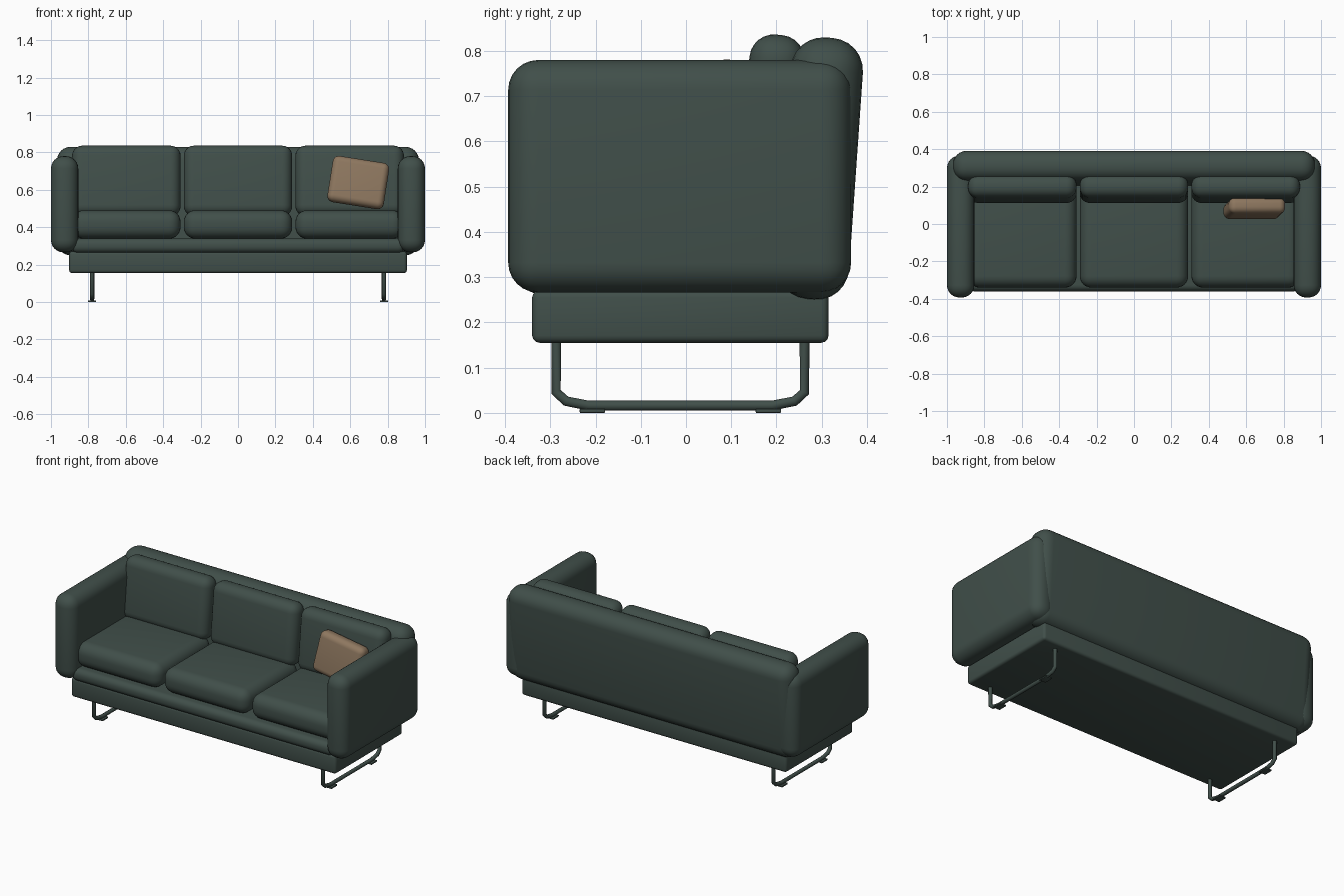
import bpy, bmesh, math
from mathutils import Matrix

if "Cube" in bpy.data.objects:
    bpy.data.objects.remove(bpy.data.objects["Cube"])


def material(name, rgb):
    m = bpy.data.materials.new(name)
    m.diffuse_color = (*rgb, 1)
    m.use_nodes = True
    m.node_tree.nodes["Principled BSDF"].inputs["Base Color"].default_value = m.diffuse_color
    return m


GREEN = material("dark green fabric", (0.052, 0.078, 0.068))
TAN = material("tan fabric", (0.27, 0.185, 0.115))


def rounded_box(name, center, size, radius, rot=(0, 0, 0), mat=GREEN, segments=6):
    """Box with rounded edges, smooth shaded."""
    bm = bmesh.new()
    bmesh.ops.create_cube(bm, size=1, matrix=Matrix.Diagonal((*size, 1)))
    bmesh.ops.bevel(bm, geom=bm.edges[:], offset=radius, segments=segments,
                    profile=0.5, affect='EDGES', clamp_overlap=True)
    for f in bm.faces:
        f.smooth = True
    me = bpy.data.meshes.new(name)
    bm.to_mesh(me)
    bm.free()
    me.materials.append(mat)
    ob = bpy.data.objects.new(name, me)
    ob.location = center
    ob.rotation_euler = [math.radians(a) for a in rot]
    bpy.context.collection.objects.link(ob)
    return ob


def sled_leg(name, x):
    """Bent tube running down, along the floor and up again."""
    pts = [(-0.287, 0.17), (-0.287, 0.046), (-0.265, 0.026), (-0.215, 0.016),
           (0.190, 0.016), (0.240, 0.026), (0.262, 0.046), (0.262, 0.17)]
    cu = bpy.data.curves.new(name, 'CURVE')
    cu.dimensions = '3D'
    cu.bevel_depth = 0.0115
    cu.bevel_resolution = 3
    cu.use_fill_caps = True
    sp = cu.splines.new('POLY')
    sp.points.add(len(pts) - 1)
    for p, (y, z) in zip(sp.points, pts):
        p.co = (x, y, z, 1)
    sp.use_smooth = True
    cu.materials.append(GREEN)
    ob = bpy.data.objects.new(name, cu)
    bpy.context.collection.objects.link(ob)


# base frame and the padded deck on it
rounded_box("base", (0, -0.0125, 0.213), (1.805, 0.655, 0.116), 0.016, segments=3)
rounded_box("deck", (0, -0.05, 0.302), (1.78, 0.62, 0.078), 0.034)

# leaning backrest
rounded_box("backrest", (0, 0.296, 0.54), (1.935, 0.16, 0.58), 0.072, (-4, 0, 0))

# arms, sled legs and floor pads, left and right
for side, s in (("left", -1), ("right", 1)):
    rounded_box(side + "_arm", (s * 0.927, -0.014, 0.523), (0.146, 0.758, 0.514), 0.066)
    x = s * 0.78
    sled_leg(side + "_sled_leg", x)
    for end, y in (("front", -0.207), ("back", 0.182)):
        rounded_box(f"{side}_{end}_floor_pad", (x, y, 0.0045), (0.044, 0.056, 0.009),
                    0.002, segments=2)

# seat and back cushions
for side, x in (("left", -0.597), ("middle", 0), ("right", 0.597)):
    rounded_box(side + "_seat_cushion", (x, -0.07, 0.415), (0.58, 0.54, 0.152), 0.062)
    rounded_box(side + "_back_cushion", (x, 0.187, 0.648), (0.58, 0.122, 0.377),
                0.054, (-6, 0, 0))

# tilted throw pillow
rounded_box("throw_pillow", (0.643, 0.083, 0.639), (0.305, 0.085, 0.25), 0.034,
            (-9, 9, 0), TAN)
